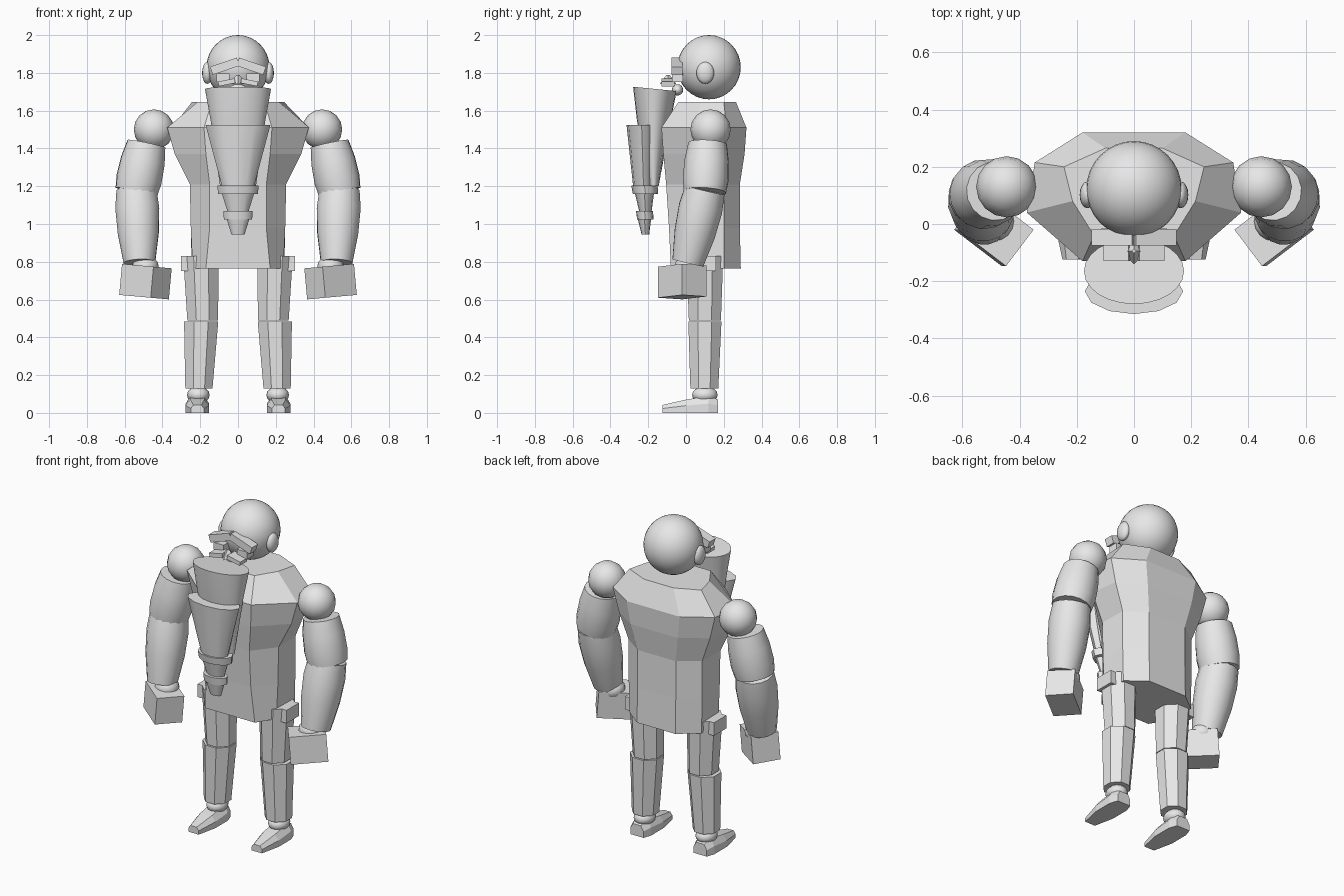
import bpy, bmesh, math
from mathutils import Vector, Matrix

if "Cube" in bpy.data.objects:
    bpy.data.objects.remove(bpy.data.objects["Cube"], do_unlink=True)

grey = bpy.data.materials.new("light_grey")
grey.use_nodes = True
grey.diffuse_color = (0.8, 0.8, 0.8, 1)
grey.node_tree.nodes["Principled BSDF"].inputs["Base Color"].default_value = (0.8, 0.8, 0.8, 1)


def finish(name, bm, smooth=0):
    bmesh.ops.recalc_face_normals(bm, faces=bm.faces)
    me = bpy.data.meshes.new(name)
    bm.to_mesh(me)
    bm.free()
    me.materials.append(grey)
    ob = bpy.data.objects.new(name, me)
    bpy.context.collection.objects.link(ob)
    if smooth:
        bpy.ops.object.select_all(action='DESELECT')
        ob.select_set(True)
        bpy.context.view_layer.objects.active = ob
        bpy.ops.object.shade_smooth_by_angle(angle=math.radians(smooth))
    return ob


def loft(name, rings, smooth=0):
    """Skin closed rings of equal point count and cap both ends."""
    bm = bmesh.new()
    loops = [[bm.verts.new(p) for p in r] for r in rings]
    n = len(loops[0])
    for a, b in zip(loops, loops[1:]):
        for i in range(n):
            j = (i + 1) % n
            bm.faces.new((a[i], a[j], b[j], b[i]))
    bm.faces.new(loops[0])
    bm.faces.new(loops[-1])
    return finish(name, bm, smooth)


def oval(x, y, z, rx, ry, n, turn=0.0, slope=0.0):
    """Horizontal oval ring, tilted along y by slope."""
    pts = []
    for i in range(n):
        a = 2 * math.pi * (i + turn) / n
        dy = ry * math.sin(a)
        pts.append((x + rx * math.cos(a), y + dy, z + slope * dy))
    return pts


def ball(name, c, r, u=32, v=16):
    bm = bmesh.new()
    bmesh.ops.create_uvsphere(bm, u_segments=u, v_segments=v, radius=1,
                              matrix=Matrix.Translation(c) @ Matrix.Diagonal((*r, 1)))
    return finish(name, bm, 60)


def limb(name, p, q, profile, n=16):
    """Tapered round limb from p to q, profile = (fraction, radius)."""
    p, q = Vector(p), Vector(q)
    rot = (q - p).to_track_quat('Z', 'Y')
    rings = [[p.lerp(q, t) + rot @ Vector((r * math.cos(k * 2 * math.pi / n),
                                           r * math.sin(k * 2 * math.pi / n), 0))
              for k in range(n)] for t, r in profile]
    return loft(name, rings, 40)


def box(name, c, size, rot=Matrix()):
    bm = bmesh.new()
    bmesh.ops.create_cube(bm, size=1, matrix=Matrix.Translation(c) @ rot @ Matrix.Diagonal((*size, 1)))
    return finish(name, bm)


# Torso: eight-sided, each section is z and four corners from front to back
sections = [
    (0.765, (0.17, -0.08), (0.24, 0.03), (0.245, 0.2), (0.13, 0.29)),
    (0.98, (0.15, -0.09), (0.25, 0.03), (0.25, 0.2), (0.13, 0.285)),
    (1.21, (0.15, -0.105), (0.255, 0.03), (0.25, 0.2), (0.13, 0.285)),
    (1.37, (0.17, -0.12), (0.335, 0.04), (0.31, 0.21), (0.16, 0.31)),
    (1.51, (0.18, -0.13), (0.375, 0.04), (0.347, 0.215), (0.18, 0.32)),
    (1.645, (0.14, -0.04), (0.215, 0.08), (0.245, 0.2), (0.1, 0.265)),
]
loft("torso", [[(x, y, z) for x, y in c] + [(-x, y, z) for x, y in reversed(c)]
               for z, *c in sections])

# Head
ball("head", (0, 0.122, 1.83), (0.167, 0.168, 0.17))

# Face: nose, mouth
bm = bmesh.new()
bmesh.ops.create_cone(bm, cap_ends=True, segments=4, radius1=0.045, radius2=0.008, depth=0.05,
                      matrix=Matrix.Translation((0, -0.095, 1.765)))
finish("nose", bm)
ball("mouth", (0, -0.045, 1.71), (0.05, 0.03, 0.03), 16, 8)

# Beard: wide upper cup, lower cone and banded tip
loft("upper_beard", [
    oval(0, -0.165, 1.715, 0.175, 0.115, 24, 0, -0.1),
    oval(0, -0.17, 1.55, 0.145, 0.09, 24),
    oval(0, -0.17, 1.2, 0.095, 0.025, 24)], 40)
loft("lower_beard", [
    oval(0, -0.235, 1.525, 0.172, 0.08, 12),
    oval(0, -0.225, 1.2, 0.085, 0.055, 12)], 40)
bands = [("upper_beard_band", 1.205, 1.16, 0.11, 0.105, 0.07),
         ("beard_neck", 1.16, 1.07, 0.085, 0.057, 0.05),
         ("lower_beard_band", 1.07, 1.025, 0.077, 0.075, 0.045),
         ("beard_tip", 1.025, 0.945, 0.06, 0.035, 0.035)]
for name, top, low, r1, r2, ry in bands:
    loft(name, [oval(0, -0.22, top, r1, ry, 12),
                oval(0, -0.215, low, r2, ry * r2 / r1, 12)], 40)

for side, s in (("left", 1), ("right", -1)):
    # Ear, brow, eye and moustache halves
    ball(side + "_ear", (s * 0.163, 0.102, 1.8), (0.027, 0.047, 0.058), 16, 10)
    box(side + "_brow", (s * 0.07, -0.047, 1.835), (0.15, 0.058, 0.045),
        Matrix.Rotation(s * 0.33, 4, 'Y'))
    box(side + "_eye", (s * 0.08, -0.045, 1.773), (0.07, 0.06, 0.045))
    box(side + "_moustache", (s * 0.06, -0.095, 1.75), (0.09, 0.07, 0.025),
        Matrix.Rotation(s * 0.2, 4, 'Y'))

    # Arm
    ball(side + "_shoulder", (s * 0.445, 0.13, 1.5), (0.107, 0.107, 0.107), 16, 8)
    limb(side + "_upper_arm", (s * 0.485, 0.115, 1.425), (s * 0.538, 0.1, 1.17),
         [(0, 0.103), (0.35, 0.118), (0.75, 0.122), (1, 0.113)])
    limb(side + "_forearm", (s * 0.537, 0.1, 1.18), (s * 0.522, 0.01, 0.795),
         [(0, 0.108), (0.25, 0.118), (0.6, 0.11), (1, 0.085)])
    ball(side + "_wrist", (s * 0.49, 0.01, 0.775), (0.07, 0.07, 0.06), 16, 8)
    turn = Matrix.Rotation(-s * 0.09, 4, 'Y') @ Matrix.Rotation(s * 0.65, 4, 'Z')
    box(side + "_hand", (s * 0.49, -0.02, 0.695), (0.21, 0.16, 0.165), turn)

    # Leg
    loft(side + "_thigh", [oval(s * 0.196, 0.1, 0.83, 0.102, 0.105, 8, 0.5),
                           oval(s * 0.187, 0.1, 0.49, 0.088, 0.092, 8, 0.5)])
    loft(side + "_shin", [oval(s * 0.195, 0.1, 0.485, 0.098, 0.095, 8, 0.5),
                          oval(s * 0.207, 0.097, 0.13, 0.078, 0.08, 8, 0.5)])
    box(side + "_pocket", (s * 0.28, 0.1, 0.79), (0.045, 0.12, 0.08))
    ball(side + "_ankle", (s * 0.21, 0.1, 0.095), (0.06, 0.068, 0.045), 16, 8)

    # Foot: wedge with a chamfered top and narrower toe
    rings = []
    for y, w, h in ((0.17, 0.045, 0.07), (0.12, 0.062, 0.09), (0.0, 0.062, 0.07), (-0.125, 0.035, 0.042)):
        rings.append([(s * 0.215 + k * w, y, z) for k, z in
                      ((-1, 0), (1, 0), (1, h * 0.55), (0.6, h), (-0.6, h), (-1, h * 0.55))])
    loft(side + "_foot", rings)
